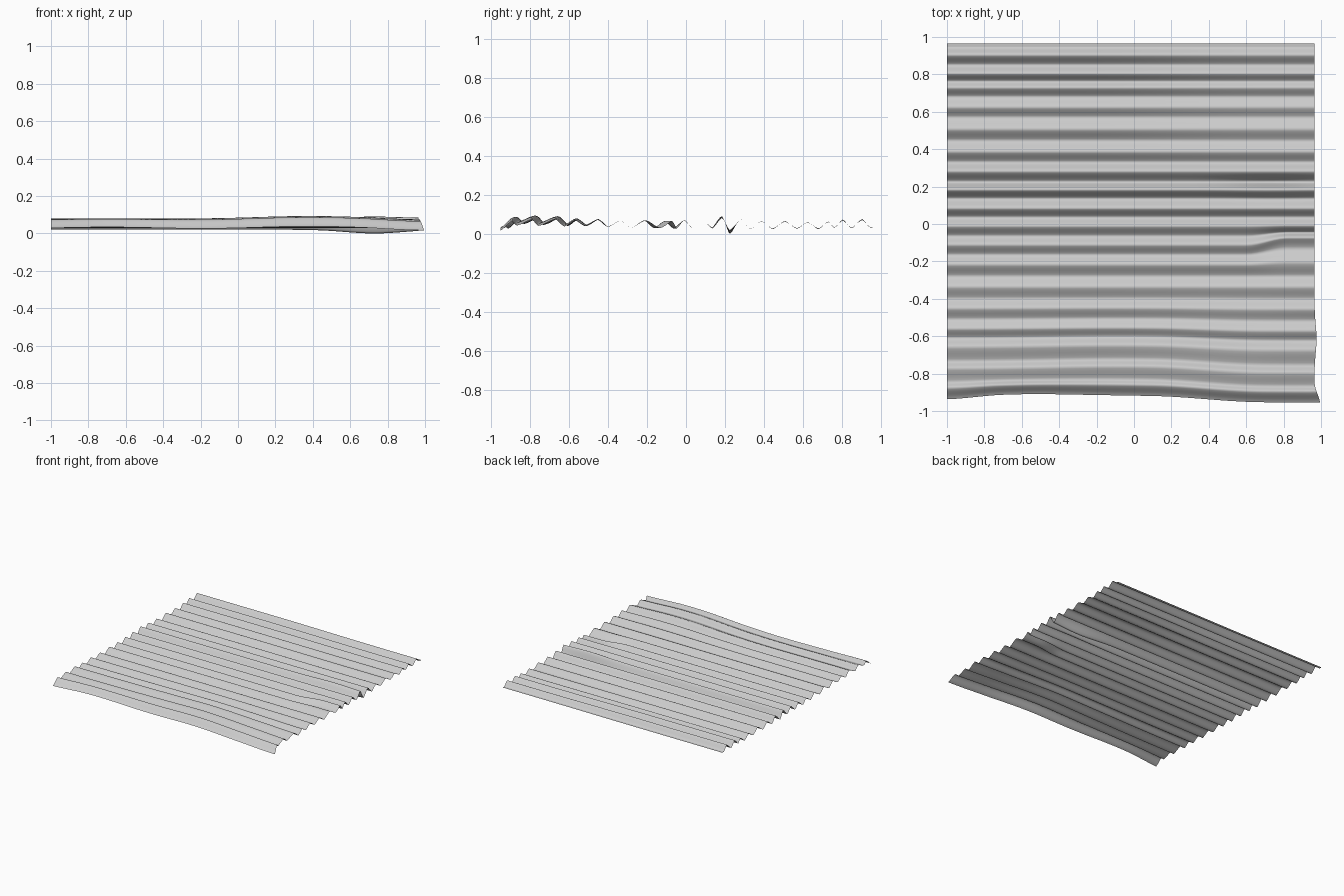
import bpy
from math import exp, cos, pi

if "Cube" in bpy.data.objects:
    bpy.data.objects.remove(bpy.data.objects["Cube"], do_unlink=True)

# Corrugation profile: alternating valleys and ridges from front to back, (y, z)
PROFILE = [(-.93, .026), (-.87, .075), (-.845, .052), (-.77, .082), (-.735, .05), (-.655, .083),
           (-.61, .045), (-.56, .076), (-.51, .045), (-.45, .077), (-.4, .04), (-.335, .072),
           (-.28, .035), (-.215, .073), (-.165, .034), (-.11, .07), (-.065, .032), (-.01, .074),
           (.035, .032), (.085, .078), (.135, .032), (.185, .085), (.225, .024), (.283, .077),
           (.33, .028), (.388, .07), (.445, .028), (.508, .07), (.57, .03), (.625, .064),
           (.68, .028), (.73, .067), (.762, .035), (.805, .077), (.85, .032), (.905, .08),
           (.945, .037), (.965, .038)]
COLUMNS, STEPS = 64, 6


def bump(v, centre, width):
    return exp(-((v - centre) / width) ** 2)


def smooth(v, a, b):
    t = min(max((v - a) / (b - a), 0), 1)
    return t * t * (3 - 2 * t)


def dent(x, y, z):
    """Bend the even corrugation into a worn, slightly warped sheet."""
    front = smooth(-y, .3, .85)
    edge = smooth(-y, .78, .95)
    # ridges wander sideways in the front half and near the left edge
    dy = front * (.012 * bump(x, -.1, .5) - .024 * smooth(x, .1, .7))
    dy += edge * (.016 * bump(x, -.6, .35) - .012 * smooth(-x, .7, 1))
    dy += .04 * smooth(x, .6, .82) * bump(y, -.13, .075)
    # raised wave along the front, sagging at its left corner
    dz = front * (.016 * bump(x, .38, .4) - .008 * smooth(x, .65, 1))
    dz += edge * .012 * bump(x, -.7, .4)
    # deep local dent beside a pushed-up ridge
    dz += bump(x, .73, .22) * (.012 * bump(y, .17, .04) - .022 * bump(y, .225, .025))
    # ridges flatten slightly towards the left side at the back
    mid = .05
    z = mid + (z - mid) * (1 - .18 * smooth(x, -.3, .7) * smooth(y, .25, .5))
    dx = .035 * smooth(-y, .82, .95) * smooth(x, .8, 1)
    dx += .012 * bump(y, -.6, .1) * smooth(x, .8, 1)
    return x + dx, y + dy, max(z + dz, 0)


# Rounded zigzag section through the sheet
section = []
for (y0, z0), (y1, z1) in zip(PROFILE, PROFILE[1:]):
    for k in range(STEPS):
        t = k / STEPS
        s = .5 * t + .25 * (1 - cos(pi * t))
        section.append((y0 + (y1 - y0) * t, z0 + (z1 - z0) * s))
section.append(PROFILE[-1])

# Sweep the section across the width
verts = [dent(-1 + 1.965 * i / COLUMNS, y, z) for y, z in section for i in range(COLUMNS + 1)]
row = COLUMNS + 1
faces = [(a, a + 1, a + row + 1, a + row)
         for j in range(len(section) - 1) for a in range(j * row, j * row + COLUMNS)]
lowest = min(v[2] for v in verts)
verts = [(x, y, z - lowest) for x, y, z in verts]

mesh = bpy.data.meshes.new("corrugated_sheet")
mesh.from_pydata(verts, [], faces)
mesh.update()
sheet = bpy.data.objects.new("corrugated_sheet", mesh)
bpy.context.collection.objects.link(sheet)

# Plain grey metal
grey = bpy.data.materials.new("light_grey_metal")
grey.use_nodes = True
grey.diffuse_color = (.6, .6, .6, 1)
grey.node_tree.nodes["Principled BSDF"].inputs["Base Color"].default_value = (.6, .6, .6, 1)
mesh.materials.append(grey)
mesh.shade_smooth()
